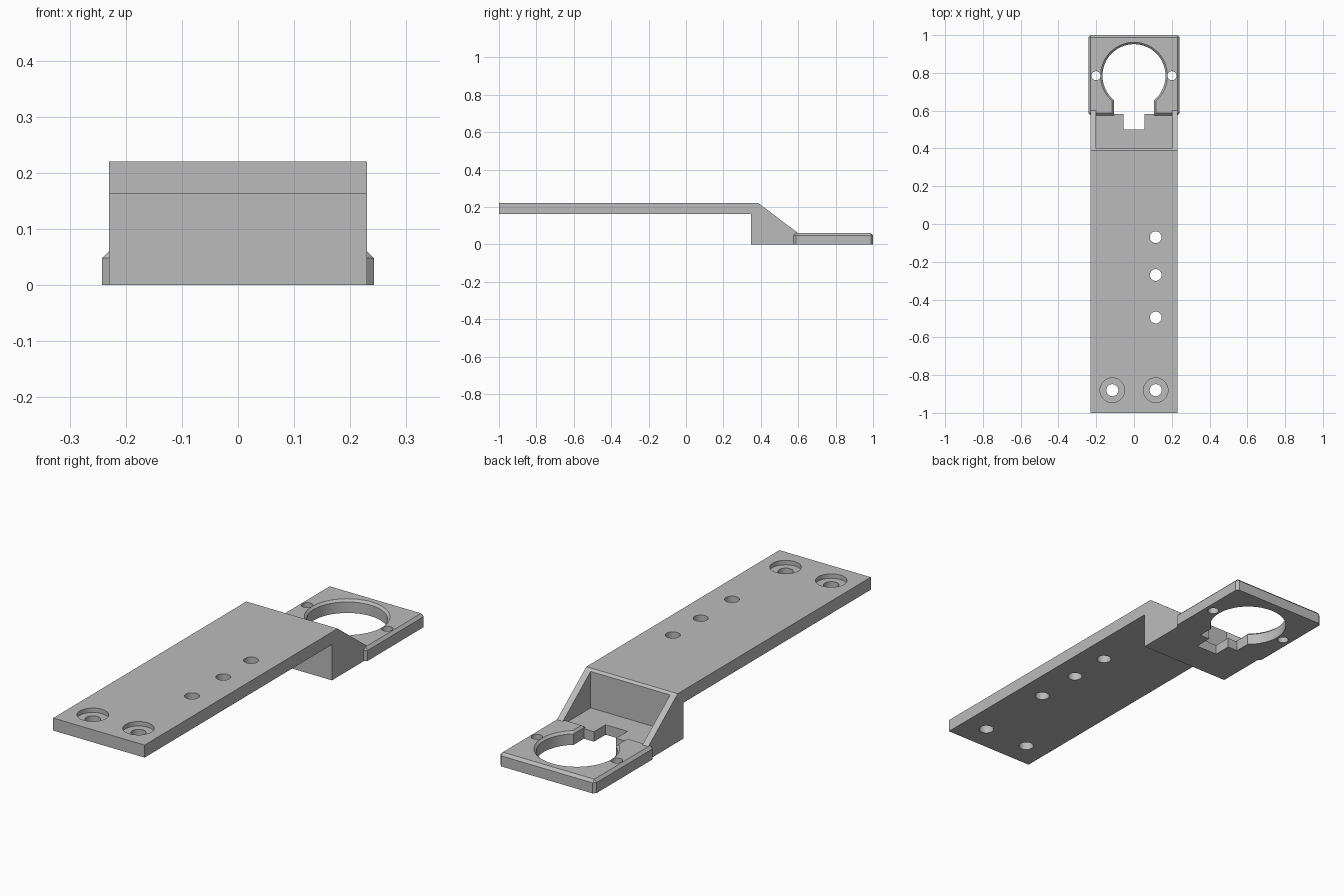
import bpy, bmesh
from math import sin, cos, asin, pi

cube = bpy.data.objects.get("Cube")
if cube:
    bpy.data.objects.remove(cube, do_unlink=True)

grey = bpy.data.materials.new("plain grey")
grey.use_nodes = True
COLOUR = (0.5, 0.5, 0.5, 1)
grey.diffuse_color = COLOUR
grey.node_tree.nodes["Principled BSDF"].inputs["Base Color"].default_value = COLOUR


def make(name, bm):
    bmesh.ops.recalc_face_normals(bm, faces=bm.faces)
    mesh = bpy.data.meshes.new(name)
    bm.to_mesh(mesh)
    bm.free()
    mesh.materials.append(grey)
    obj = bpy.data.objects.new(name, mesh)
    bpy.context.collection.objects.link(obj)
    return obj


def loft(name, rings):
    """Closed solid through matching rings of points."""
    bm = bmesh.new()
    loops = [[bm.verts.new(p) for p in ring] for ring in rings]
    n = len(loops[0])
    for a, b in zip(loops, loops[1:]):
        for i in range(n):
            j = (i + 1) % n
            bm.faces.new((a[i], a[j], b[j], b[i]))
    bm.faces.new(loops[0])
    bm.faces.new(loops[-1])
    return make(name, bm)


def box(name, x, y0, y1, z0, z1):
    return loft(name, [[(-x, y0, z), (x, y0, z), (x, y1, z), (-x, y1, z)] for z in (z0, z1)])


def cylinder(name, x, y, r, z0, z1, n=40):
    angles = [2 * pi * i / n for i in range(n)]
    return loft(name, [[(x + r * cos(a), y + r * sin(a), z) for a in angles] for z in (z0, z1)])


def apply(obj, mod):
    with bpy.context.temp_override(object=obj, active_object=obj):
        bpy.ops.object.modifier_apply(modifier=mod.name)


def combine(obj, other, operation="DIFFERENCE"):
    mod = obj.modifiers.new("combine", "BOOLEAN")
    mod.operation = operation
    mod.solver = "EXACT"
    mod.object = other
    apply(obj, mod)
    bpy.data.objects.remove(other, do_unlink=True)


# Arm, step wall and side gussets from one side profile
profile = [(-1, 0.163), (0.347, 0.163), (0.347, 0), (0.605, 0),
           (0.605, 0.056), (0.388, 0.22), (-1, 0.22)]
bracket = loft("bracket", [[(x, y, z) for y, z in profile] for x in (-0.23, 0.23)])

# Pocket between the gussets, floor mouth and notch
combine(bracket, box("pocket", 0.2, 0.4, 0.7, 0.045, 0.4))
combine(bracket, box("mouth", 0.11, 0.583, 0.7, -0.1, 0.1))
combine(bracket, box("notch", 0.055, 0.5, 0.65, -0.1, 0.1))

# Mounting holes in the arm
for y in (-0.07, -0.27, -0.495):
    combine(bracket, cylinder("hole", 0.115, y, 0.031, 0.1, 0.3))
for x in (-0.115, 0.115):
    combine(bracket, cylinder("hole", x, -0.88, 0.032, 0.1, 0.3))
    combine(bracket, cylinder("counterbore", x, -0.88, 0.065, 0.2, 0.3))

# Ring plate with chamfered top and corners
plate = box("ring_plate", 0.242, 0.575, 1, 0, 0.06)
bm = bmesh.new()
bm.from_mesh(plate.data)
edges = [e for e in bm.edges if max(v.co.z for v in e.verts) > 0.01]
bmesh.ops.bevel(bm, geom=edges, offset=0.012, segments=1, affect="EDGES")
bm.to_mesh(plate.data)
bm.free()

# Keyhole opening, flared at the top
CY = 0.785


def keyhole(grow, z, n=64):
    r, w = 0.167 + grow, 0.106 + grow
    gap = asin(w / r)
    start, sweep = -pi / 2 + gap, 2 * pi - 2 * gap
    arc = [start + sweep * i / n for i in range(n + 1)]
    return ([(w, 0.5, z)] + [(r * cos(a), CY + r * sin(a), z) for a in arc]
            + [(-w, 0.5, z)])


combine(plate, loft("keyhole", [keyhole(0, -0.1), keyhole(0, 0.05),
                                keyhole(0.01, 0.06), keyhole(0.01, 0.1)]))

# Join the parts, then drill the two pin holes
combine(bracket, plate, "UNION")
for x in (-0.201, 0.201):
    combine(bracket, cylinder("pin_hole", x, CY, 0.024, -0.1, 0.2))

# Smooth hole walls, crisp edges elsewhere
bpy.ops.object.select_all(action="DESELECT")
bracket.select_set(True)
bpy.context.view_layer.objects.active = bracket
bpy.ops.object.shade_smooth_by_angle(angle=0.5)
